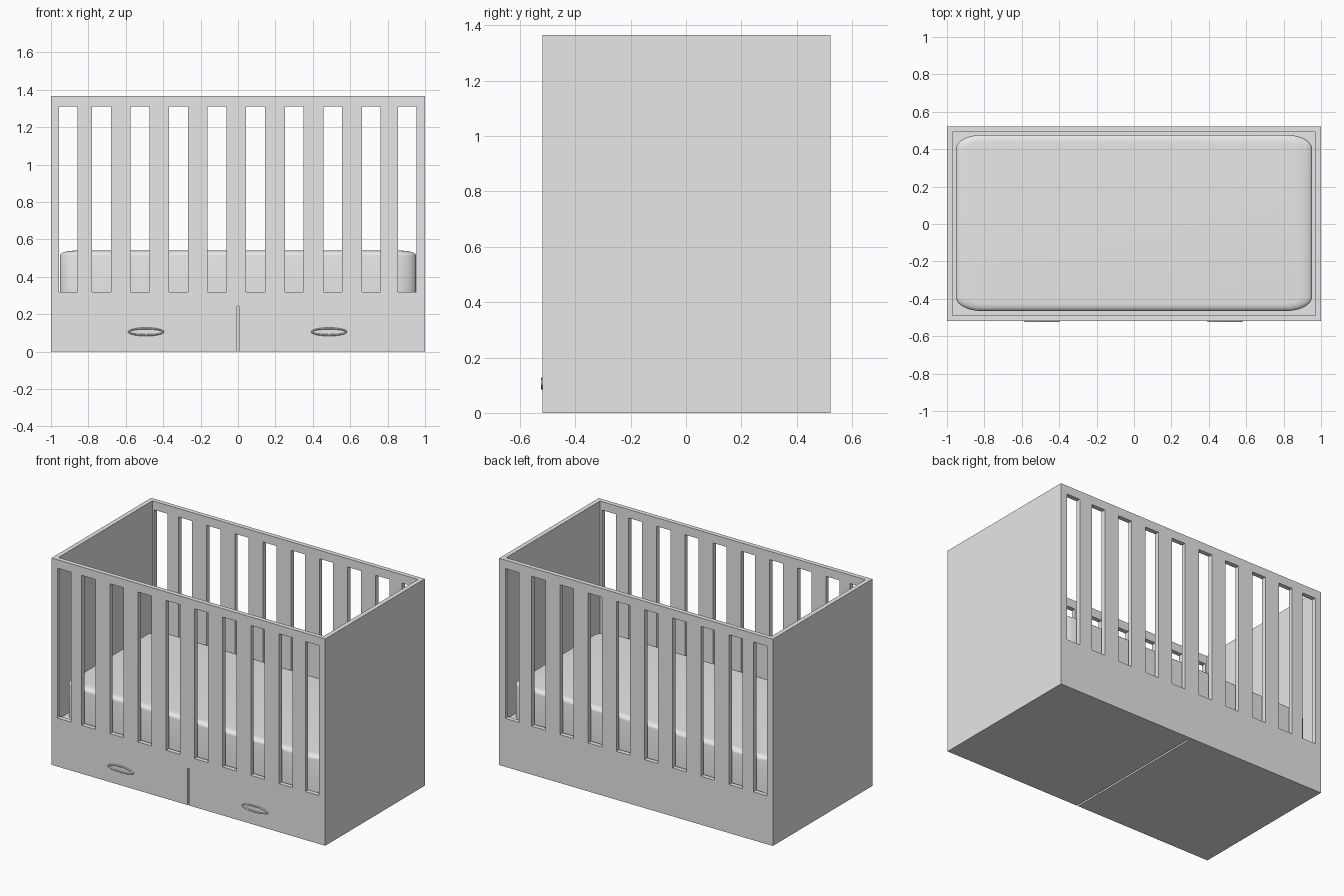
import bpy, bmesh
from math import sin, cos, pi
from mathutils import Matrix, Vector

cube = bpy.data.objects.get("Cube")
if cube:
    bpy.data.objects.remove(cube, do_unlink=True)

grey = bpy.data.materials.new("light grey")
grey.use_nodes = True
grey.diffuse_color = (0.8, 0.8, 0.8, 1)
grey.node_tree.nodes["Principled BSDF"].inputs["Base Color"].default_value = (0.8, 0.8, 0.8, 1)


def finish(name, bm):
    bmesh.ops.recalc_face_normals(bm, faces=bm.faces[:])
    mesh = bpy.data.meshes.new(name)
    bm.to_mesh(mesh)
    bm.free()
    mesh.materials.append(grey)
    obj = bpy.data.objects.new(name, mesh)
    bpy.context.collection.objects.link(obj)
    return obj


def boxes(name, spans):
    """One mesh of boxes, each given by its low and high corner."""
    bm = bmesh.new()
    for lo, hi in spans:
        lo, hi = Vector(lo), Vector(hi)
        place = Matrix.Translation((lo + hi) / 2) @ Matrix.Diagonal((*(hi - lo), 1))
        bmesh.ops.create_cube(bm, size=1, matrix=place)
    return finish(name, bm)


def select_only(obj):
    bpy.ops.object.select_all(action='DESELECT')
    obj.select_set(True)
    bpy.context.view_layer.objects.active = obj


def carve(obj, cutter):
    cutter.hide_render = True
    mod = obj.modifiers.new("carve", 'BOOLEAN')
    mod.operation = 'DIFFERENCE'
    mod.solver = 'EXACT'
    mod.object = cutter
    select_only(obj)
    bpy.ops.object.modifier_apply(modifier=mod.name)
    bpy.data.objects.remove(cutter, do_unlink=True)


FRONT, BACK, TOP, FLOOR, WALL = -0.518, 0.522, 1.366, 0.3, 0.03

# Crib body: a box hollowed above the floor
body = boxes("crib_body", [((-1, FRONT, 0), (1, BACK, TOP))])
carve(body, boxes("cavity", [((WALL - 1, FRONT + WALL, FLOOR), (1 - WALL, BACK - WALL, TOP + 0.1))]))

# Slots between the slats, cut through front and back walls
centres = [-0.908] + [-0.73 + 0.206 * i for i in range(8)] + [0.905]
carve(body, boxes("slots", [((c - 0.05, -0.7, 0.32), (c + 0.05, 0.7, 1.31)) for c in centres]))

# Gap between the two drawers
carve(body, boxes("drawer_gap", [((-0.006, -0.7, -0.1), (0.006, BACK - WALL, 0.243))]))

# Mattress: rounded outline with a softened top edge
CORNER = 10


def outline(bm, shrink, z):
    hx, hy = 0.952 - 0.08 * shrink, 0.471 - 0.04 * shrink
    rx, ry = 0.14 - 0.08 * shrink, 0.075 - 0.04 * shrink
    ring = []
    for quarter, (sx, sy) in enumerate([(1, 1), (-1, 1), (-1, -1), (1, -1)]):
        for i in range(CORNER + 1):
            a = (quarter + i / CORNER) * pi / 2
            ring.append(bm.verts.new((sx * (hx - rx) + rx * cos(a),
                                      sy * (hy - ry) + ry * sin(a) + 0.006, z)))
    return ring


bm = bmesh.new()
rings = [outline(bm, 0, FLOOR)]
for i in range(7):
    a = i / 6 * pi / 2
    rings.append(outline(bm, 1 - cos(a), 0.515 + 0.025 * sin(a)))
for low, high in zip(rings, rings[1:]):
    for i in range(len(low)):
        j = (i + 1) % len(low)
        bm.faces.new((low[i], low[j], high[j], high[i]))
bm.faces.new(rings[0])
bm.faces.new(rings[-1])
mattress = finish("mattress", bm)
select_only(mattress)
bpy.ops.object.shade_smooth_by_angle(angle=0.6)

# Oval drawer handles: thin raised rings on the front
for side, x in (("right", -0.492), ("left", 0.487)):
    bm = bmesh.new()
    loops = []
    for i in range(48):
        a = 2 * pi * i / 48
        loops.append([bm.verts.new((x + (0.091 + 0.005 * cos(b)) * cos(a),
                                    FRONT - 0.006 * sin(b),
                                    0.106 + (0.018 + 0.005 * cos(b)) * sin(a)))
                      for b in [2 * pi * k / 8 for k in range(8)]])
    for i in range(48):
        here, there = loops[i], loops[(i + 1) % 48]
        for k in range(8):
            m = (k + 1) % 8
            bm.faces.new((here[k], here[m], there[m], there[k]))
    handle = finish(side + "_drawer_handle", bm)
    select_only(handle)
    bpy.ops.object.shade_smooth_by_angle(angle=1.0)
